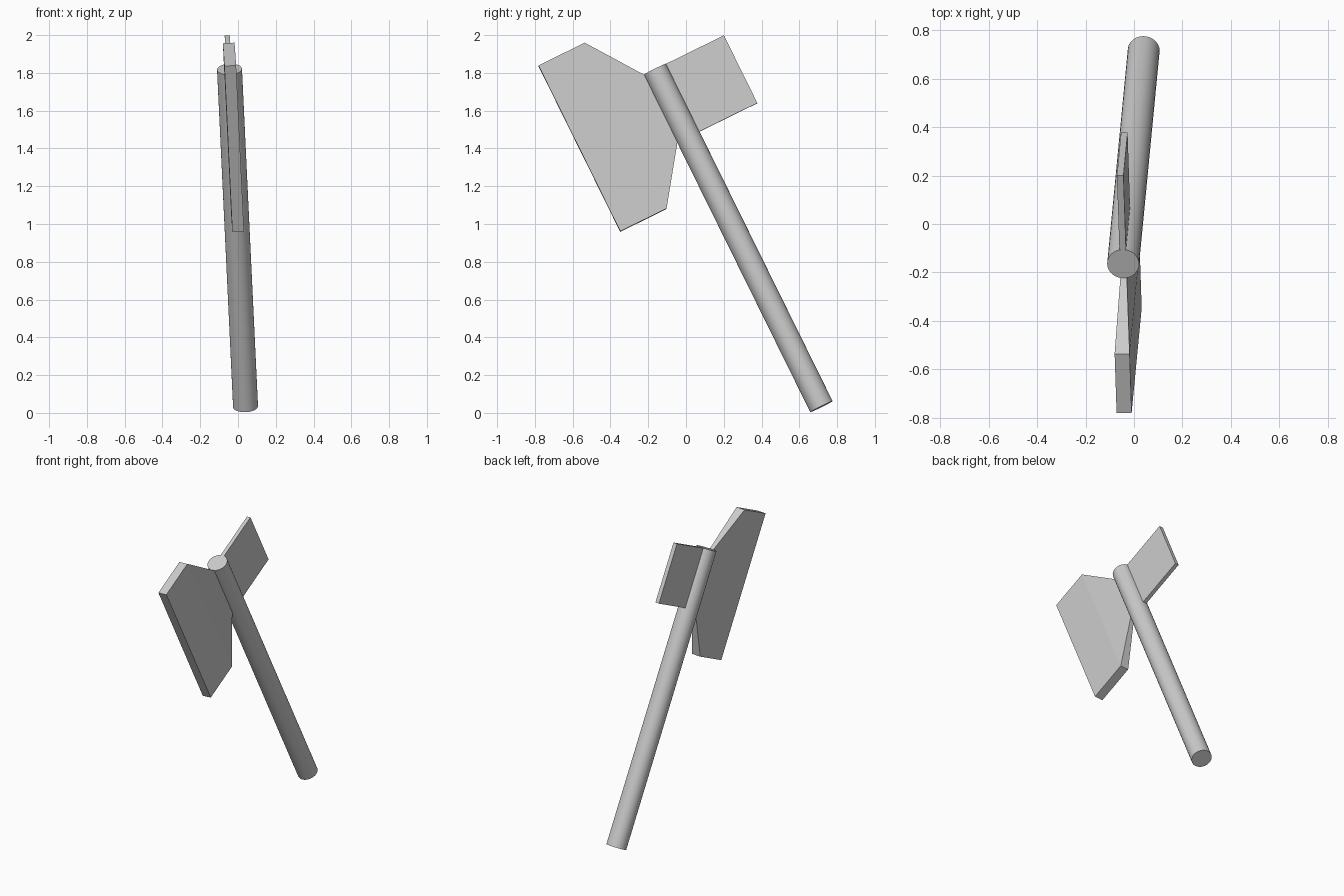
import bpy, bmesh
from mathutils import Vector, Matrix

if "Cube" in bpy.data.objects:
    bpy.data.objects.remove(bpy.data.objects["Cube"])

# Tilted frame: local X = thickness, Y = towards the blade, Z = along the handle
axis = Vector((-0.0426, -0.4422, 0.8959)).normalized()
fwd = Vector((0.03, -0.897, -0.4426))
fwd = (fwd - axis * fwd.dot(axis)).normalized()
side = fwd.cross(axis)
frame = Matrix.Translation((0.04, 0.717, 0.033)) @ Matrix((side, fwd, axis)).transposed().to_4x4()

LENGTH, RADIUS = 1.994, 0.066

# Handle: long round shaft
bpy.ops.mesh.primitive_cylinder_add(vertices=32, radius=RADIUS, depth=LENGTH)
handle = bpy.context.object
handle.name = "handle"
handle.data.transform(Matrix.Translation((0, 0, LENGTH / 2)))
handle.matrix_world = frame
bpy.ops.object.shade_smooth_by_angle()

# Axe head: cross-sections (forward offset, half height, half thickness)
# from the rear poll, through the handle, flaring out to the flat blade
MID = 1.793
sections = [(-0.407, 0.2, 0.0135), (0.065, 0.2, 0.0135),
            (0.272, 0.49, 0.031), (0.545, 0.49, 0.031)]
bm = bmesh.new()
rings = [[bm.verts.new((sx * th, w, MID + sz * h))
          for sx, sz in ((-1, -1), (1, -1), (1, 1), (-1, 1))]
         for w, h, th in sections]
for a, b in zip(rings, rings[1:]):
    for i in range(4):
        j = (i + 1) % 4
        bm.faces.new((a[i], a[j], b[j], b[i]))
bm.faces.new(rings[0])
bm.faces.new(rings[-1])
bmesh.ops.recalc_face_normals(bm, faces=bm.faces)
mesh = bpy.data.meshes.new("axe_head")
bm.to_mesh(mesh)
bm.free()
head = bpy.data.objects.new("axe_head", mesh)
bpy.context.collection.objects.link(head)
head.matrix_world = frame
